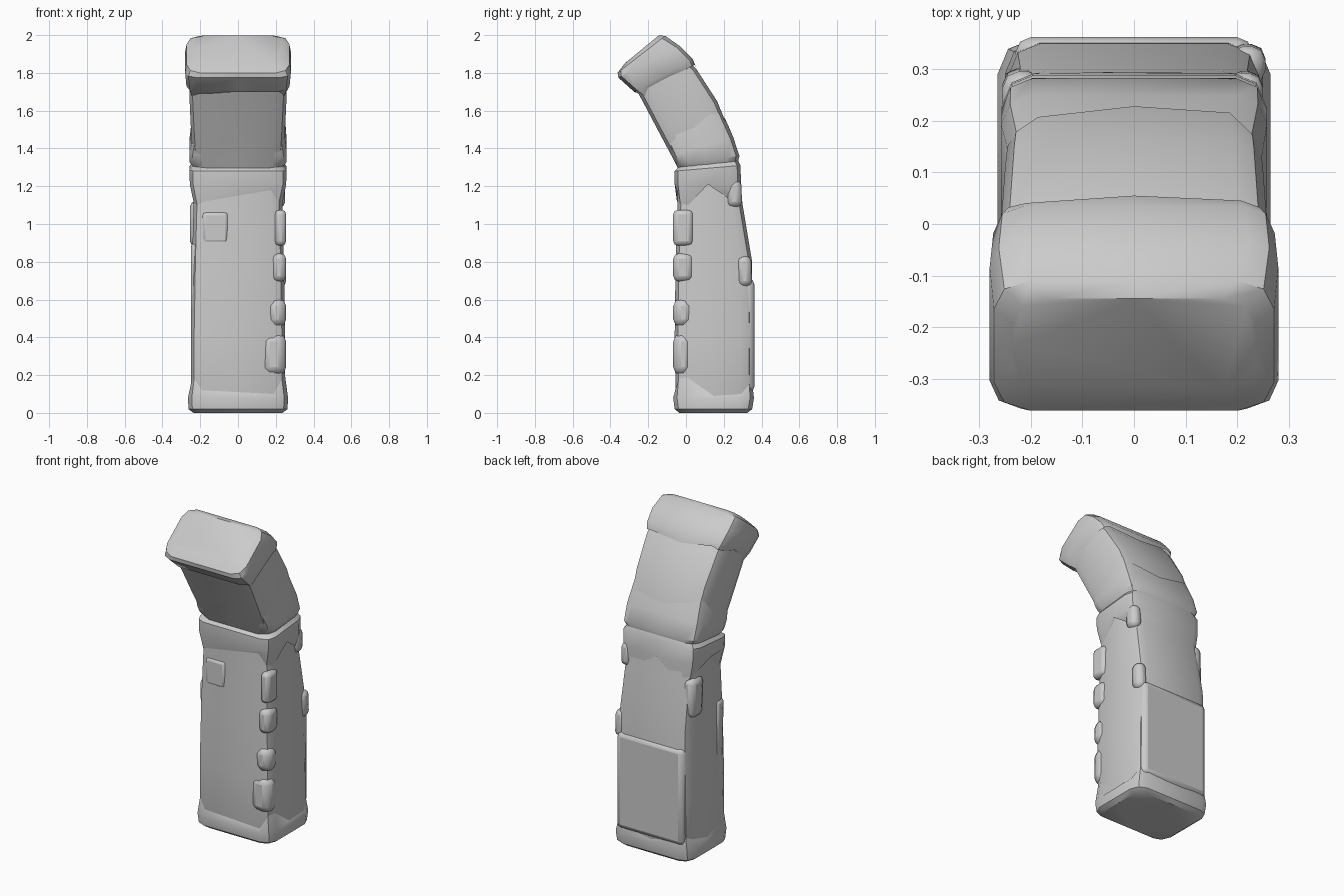
import bpy, bmesh, math
from mathutils import Vector


def ring(front, back, w, r=0.06, ragged=None):
    """16-point rounded rectangle spanning front->back in the yz plane."""
    f, b = Vector((0, *front)), Vector((0, *back))
    mid, v = (f + b) / 2, (b - f).normalized()
    h = (b - f).length / 2
    u = Vector((1, 0, 0))
    axis = u.cross(v)
    pts = []
    for k, (mx, my, cx, cy, a0) in enumerate([
            (0, -h, 1, -1, -90), (w, 0, 1, 1, 0),
            (0, h, -1, 1, 90), (-w, 0, -1, -1, 180)]):
        pts.append((mx, my))
        for a in (0, 45, 90):
            t = math.radians(a0 + a)
            pts.append((cx * (w - r) + r * math.cos(t),
                        cy * (h - r) + r * math.sin(t)))
    ragged = ragged or [0] * 16
    return [mid + u * x + v * y + axis * o for (x, y), o in zip(pts, ragged)]


def finish(obj, angle=35):
    bpy.context.view_layer.objects.active = obj
    for o in bpy.context.selected_objects:
        o.select_set(False)
    obj.select_set(True)
    bpy.ops.object.shade_smooth_by_angle(angle=math.radians(angle))


def loft(name, sections, cap_start=True, cap_end=True):
    bm = bmesh.new()
    rings = [[bm.verts.new(p) for p in ring(*s)] for s in sections]
    for a, b in zip(rings, rings[1:]):
        for i in range(16):
            j = (i + 1) % 16
            bm.faces.new((a[i], a[j], b[j], b[i]))
    if cap_start:
        bm.faces.new(rings[0][::-1])
    if cap_end:
        bm.faces.new(rings[-1])
    me = bpy.data.meshes.new(name)
    bm.to_mesh(me)
    bm.free()
    obj = bpy.data.objects.new(name, me)
    bpy.context.collection.objects.link(obj)
    finish(obj)
    return obj


def chip(name, loc, size, tilt=0):
    bpy.ops.mesh.primitive_cube_add(size=1, location=loc, rotation=(tilt, 0, 0))
    obj = bpy.context.object
    obj.name = name
    obj.scale = size
    bpy.ops.object.transform_apply(location=False, rotation=False, scale=True)
    bev = obj.modifiers.new("round", 'BEVEL')
    bev.width, bev.segments = min(size) * 0.4, 2
    finish(obj)


# Upright lower trunk
loft("lower_trunk", [
    ((-0.04, 0.02), (0.33, 0.02), 0.235),
    ((-0.055, 0.1), (0.35, 0.1), 0.25),
    ((-0.06, 0.4), (0.353, 0.4), 0.25),
    ((-0.055, 0.8), (0.35, 0.8), 0.243),
    ((-0.045, 1.1), (0.30, 1.1), 0.235),
    ((-0.045, 1.29), (0.275, 1.33), 0.23),
])

# Forward-leaning upper trunk
loft("upper_trunk", [
    ((-0.03, 1.27), (0.27, 1.32), 0.22),
    ((-0.06, 1.33), (0.255, 1.43), 0.24),
    ((-0.145, 1.49), (0.165, 1.65), 0.25),
    ((-0.235, 1.66), (0.055, 1.82), 0.258),
    ((-0.29, 1.76), (-0.03, 1.91), 0.255),
])

# Rounded end cap of the leaning part, ragged lower rim
loft("head_cap", [
    ((-0.232, 1.67), (0.055, 1.825), 0.258, 0.05,
     [.05, .04, 0, .03, .03, .02, .02, .02, 0, .03, .02, .02, .04, .02, 0, .02]),
    ((-0.275, 1.70), (0.035, 1.875), 0.273, 0.06),
    ((-0.358, 1.775), (-0.03, 1.94), 0.28, 0.06),
    ((-0.362, 1.80), (-0.11, 1.996), 0.272, 0.07),
    ((-0.325, 1.85), (-0.145, 1.998), 0.235, 0.06),
], cap_start=False)

# Boot around the foot
loft("foot_cap", [
    ((-0.035, 0), (0.325, 0), 0.235, 0.06),
    ((-0.06, 0.02), (0.35, 0.02), 0.262, 0.07),
    ((-0.068, 0.08), (0.36, 0.08), 0.265, 0.07),
    ((-0.057, 0.12), (0.352, 0.12), 0.25, 0.06,
     [-.01, -.02, .06, .07, -.03, -.02, .03, .02, -.02, .02, .04, .02, -.02, .03, .06, 0]),
], cap_end=False)

# Ragged collars either side of the bend
loft("lower_collar", [
    ((-0.048, 1.15), (0.295, 1.15), 0.234, 0.06,
     [.0, .03, -.04, -.05, .07, -.02, -.06, -.05, .06, -.07, -.06, .0, .05, -.04, -.05, -.03]),
    ((-0.06, 1.21), (0.292, 1.21), 0.255, 0.06),
    ((-0.06, 1.28), (0.288, 1.31), 0.257, 0.06),
    ((-0.03, 1.31), (0.27, 1.35), 0.23, 0.06),
], cap_start=False)
loft("upper_collar", [
    ((-0.03, 1.29), (0.27, 1.31), 0.23, 0.06),
    ((-0.05, 1.32), (0.283, 1.36), 0.257, 0.06),
    ((-0.072, 1.36), (0.25, 1.46), 0.258, 0.06),
    ((-0.09, 1.40), (0.215, 1.54), 0.246, 0.06,
     [-.06, .0, .04, .06, .05, .10, .06, .0, -.03, .02, .05, .03, -.02, .0, .03, -.02]),
], cap_end=False)

# Raised shell on the lower back
chip("back_shell", (0.0, 0.325, 0.41), (0.46, 0.075, 0.60))

# Worn chips along the front right edge
for z, w, h in [(0.31, 0.13, 0.22), (0.53, 0.10, 0.15), (0.77, 0.075, 0.15), (0.98, 0.06, 0.19)]:
    chip("front_edge_chip", (0.255 - w / 2, -0.015, z), (w, 0.105, h))

# Chips on the back edges and sides
for x, y, z, sz in [(0.22, 0.31, 0.75, (0.07, 0.075, 0.16)),
                    (0.215, 0.255, 1.16, (0.07, 0.08, 0.14)),
                    (-0.215, 0.24, 1.0, (0.08, 0.12, 0.24)),
                    (-0.22, 0.02, 0.65, (0.06, 0.08, 0.5))]:
    chip("side_chip", (x, y, z), sz, 0.04)

# Shallow patch on the front face
chip("front_patch", (-0.12, -0.03, 0.98), (0.14, 0.05, 0.17))
